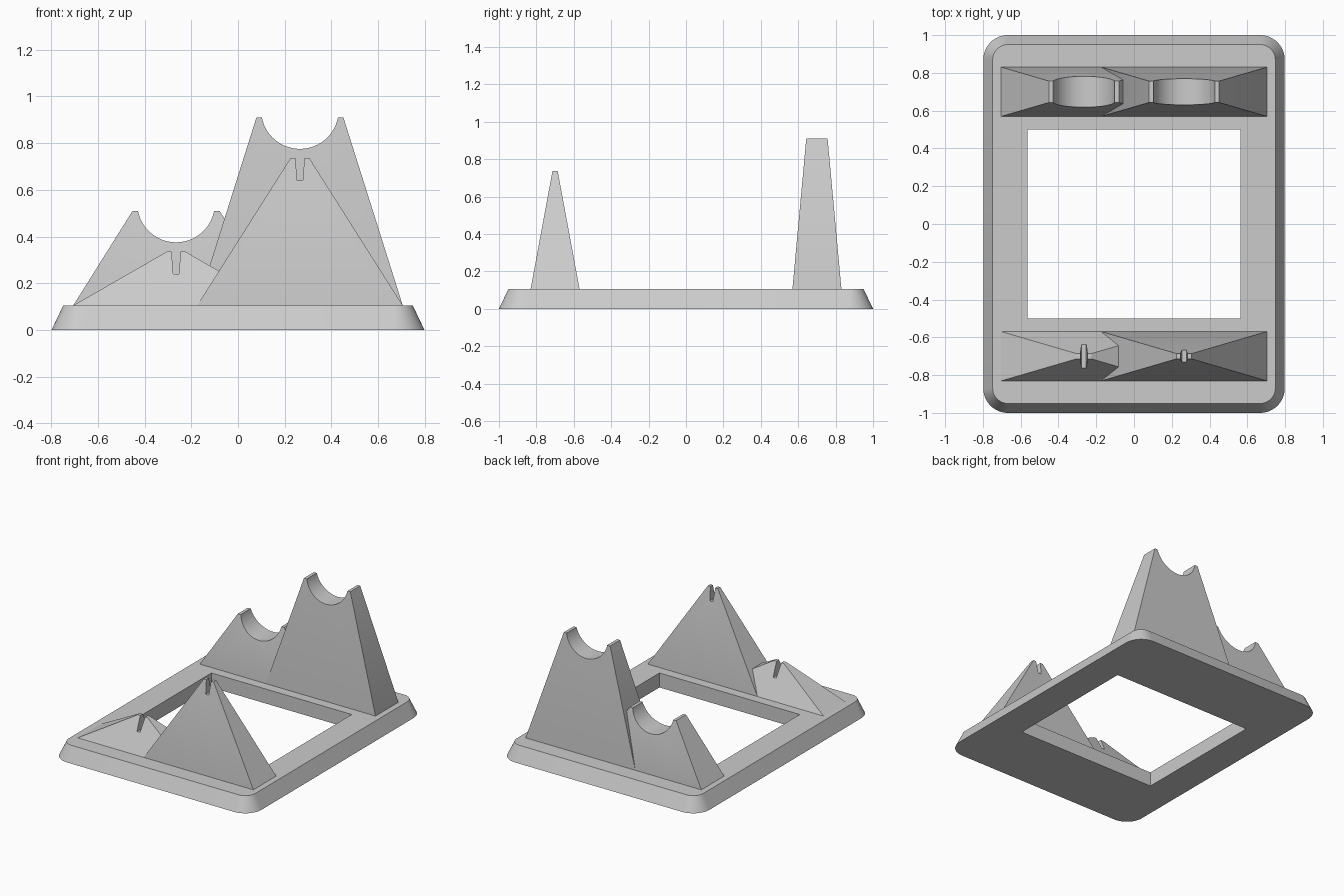
import bpy
import bmesh
import math

cube = bpy.data.objects.get("Cube")
if cube:
    bpy.data.objects.remove(cube, do_unlink=True)

grey = bpy.data.materials.new("plain grey")
grey.use_nodes = True
grey.diffuse_color = (0.6, 0.6, 0.6, 1)
grey.node_tree.nodes["Principled BSDF"].inputs["Base Color"].default_value = (0.6, 0.6, 0.6, 1)

BASE_TOP = 0.105
SPACING = 0.265     # supports sit this far left and right of the middle


def loft(name, rings):
    """Closed solid through matching rings of points."""
    bm = bmesh.new()
    loops = [[bm.verts.new(p) for p in ring] for ring in rings]
    n = len(loops[0])
    for low, high in zip(loops, loops[1:]):
        for i in range(n):
            j = (i + 1) % n
            bm.faces.new((low[i], low[j], high[j], high[i]))
    bm.faces.new(loops[0][::-1])
    bm.faces.new(loops[-1])
    bmesh.ops.recalc_face_normals(bm, faces=bm.faces)
    mesh = bpy.data.meshes.new(name)
    bm.to_mesh(mesh)
    bm.free()
    mesh.materials.append(grey)
    obj = bpy.data.objects.new(name, mesh)
    bpy.context.collection.objects.link(obj)
    return obj


def rectangle(cx, cy, hx, hy, z):
    return [(cx + sx * hx, cy + sy * hy, z)
            for sx, sy in ((-1, -1), (1, -1), (1, 1), (-1, 1))]


def rounded_rectangle(hx, hy, radius, z, steps=12):
    ring = []
    for corner, (sx, sy) in enumerate(((1, 1), (-1, 1), (-1, -1), (1, -1))):
        for k in range(steps + 1):
            a = (corner + k / steps) * math.pi / 2
            ring.append((sx * (hx - radius) + radius * math.cos(a),
                         sy * (hy - radius) + radius * math.sin(a), z))
    return ring


def activate(obj):
    bpy.ops.object.select_all(action="DESELECT")
    obj.select_set(True)
    bpy.context.view_layer.objects.active = obj


def cut(obj, cutter):
    mod = obj.modifiers.new("cut", "BOOLEAN")
    mod.operation = "DIFFERENCE"
    mod.solver = "EXACT"
    mod.object = cutter
    activate(obj)
    bpy.ops.object.modifier_apply(modifier=mod.name)
    bpy.data.objects.remove(cutter, do_unlink=True)


def finish(obj):
    activate(obj)
    bpy.ops.object.shade_smooth_by_angle(angle=math.radians(25))


def support(name, cx, cy, top_z, top_hx, top_hy):
    """Tapered block with a short skirt sunk into the base."""
    return loft(name, [rectangle(cx, cy, 0.44, 0.131, BASE_TOP - 0.03),
                       rectangle(cx, cy, 0.44, 0.131, BASE_TOP),
                       rectangle(cx, cy, top_hx, top_hy, top_z)])


def extruded_cutter(profile, cy):
    return loft("cutter", [[(x, cy + d, z) for x, z in profile] for d in (-0.3, 0.3)])


# Base frame with sloped rim and open middle
base = loft("base_frame", [rounded_rectangle(0.798, 1.0, 0.13, 0),
                           rounded_rectangle(0.748, 0.95, 0.08, BASE_TOP)])
cut(base, loft("cutter", [rectangle(0, 0, 0.563, 0.5, z) for z in (-0.1, 0.3)]))
finish(base)

# Rear supports with round cradles
for name, cx, top in (("rear_low_cradle", -SPACING, 0.51), ("rear_tall_cradle", SPACING, 0.91)):
    cradle = support(name, cx, 0.7, top, 0.186, 0.057)
    circle = [(cx + 0.166 * math.cos(a), top + 0.031 + 0.166 * math.sin(a))
              for a in (math.tau * i / 64 for i in range(64))]
    cut(cradle, extruded_cutter(circle, 0.7))
    finish(cradle)

# Front pointed supports with narrow tapered slots
for name, cx, top in (("front_low_rest", -SPACING, 0.335), ("front_tall_rest", SPACING, 0.736)):
    rest = support(name, cx, -0.7, top, 0.04, 0.014)
    slot = [(cx - 0.012, top - 0.096), (cx + 0.012, top - 0.096),
            (cx + 0.02, top + 0.01), (cx - 0.02, top + 0.01)]
    cut(rest, extruded_cutter(slot, -0.7))
    finish(rest)
